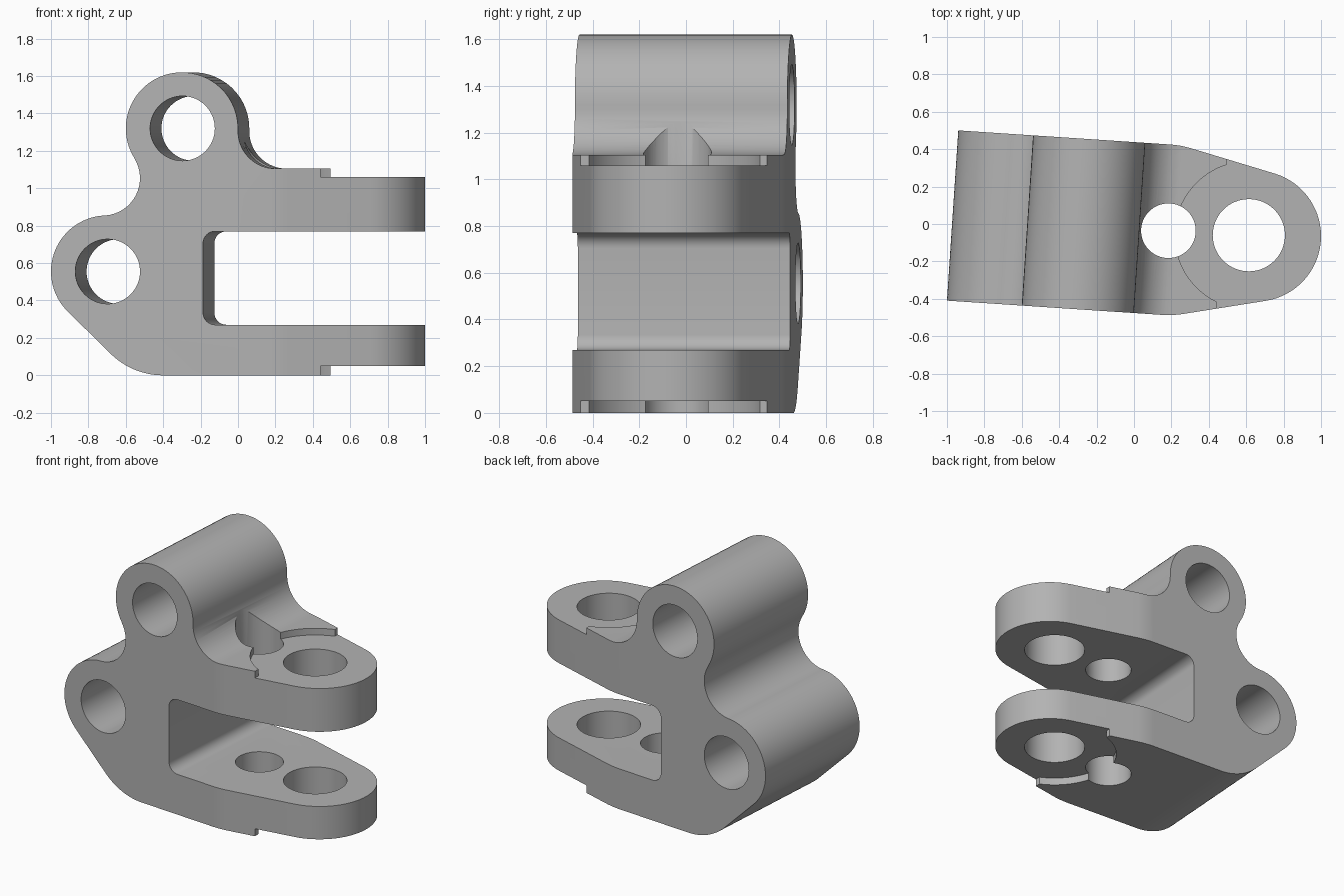
import bpy, bmesh, math
from mathutils import Vector

if "Cube" in bpy.data.objects:
    bpy.data.objects.remove(bpy.data.objects["Cube"], do_unlink=True)

SKEW = math.radians(3.8)                      # the body sits slightly turned in plan
ACROSS = Vector((math.sin(SKEW), math.cos(SKEW), 0))
SLOPE = -math.tan(SKEW)
FRONT, BACK = -0.476, 0.438                   # body faces where x = 0


def arc(cx, cy, r, start, end, steps=16):
    angles = [math.radians(start + (end - start) * i / steps) for i in range(steps + 1)]
    return [(cx + r * math.cos(a), cy + r * math.sin(a)) for a in angles]


def circle(cx, cy, r):
    return arc(cx, cy, r, 0, 360, 64)[:-1]


def soft_corner(before, corner, after, reach, steps=8):
    a, b, c = Vector(before), Vector(corner), Vector(after)
    p, q = b + (a - b).normalized() * reach, b + (c - b).normalized() * reach
    ts = [i / steps for i in range(steps + 1)]
    return [tuple(p * (1 - t) ** 2 + b * 2 * t * (1 - t) + q * t * t) for t in ts]


def prism(name, base, sweep):
    bm = bmesh.new()
    face = bm.faces.new([bm.verts.new(p) for p in base])
    out = bmesh.ops.extrude_face_region(bm, geom=[face])
    moved = [g for g in out["geom"] if isinstance(g, bmesh.types.BMVert)]
    bmesh.ops.translate(bm, verts=moved, vec=sweep)
    bmesh.ops.recalc_face_normals(bm, faces=bm.faces)
    mesh = bpy.data.meshes.new(name)
    bm.to_mesh(mesh)
    bm.free()
    obj = bpy.data.objects.new(name, mesh)
    bpy.context.collection.objects.link(obj)
    return obj


def upright(name, outline, low, high):
    return prism(name, [(x, y, low) for x, y in outline], Vector((0, 0, high - low)))


def crossways(name, outline):
    base = [Vector((x, FRONT + SLOPE * x, z)) - ACROSS * 0.2 for x, z in outline]
    return prism(name, base, ACROSS * 1.4)


def combine(target, tool, operation):
    mod = target.modifiers.new(operation.title(), "BOOLEAN")
    mod.operation, mod.solver, mod.object = operation, "EXACT", tool
    bpy.context.view_layer.objects.active = target
    bpy.ops.object.modifier_apply(modifier=mod.name)
    bpy.data.objects.remove(tool, do_unlink=True)


# Side profile: two arms, slot, two bosses and their blends
UPPER, LOWER = (-0.3, 1.32), (-0.7, 0.555)
profile = [(1.2, 0), (1.2, 0.27)]
profile += arc(-0.122, 0.335, 0.065, 270, 180, 8)
profile += arc(-0.122, 0.705, 0.065, 180, 90, 8)
profile += [(1.2, 0.77), (1.2, 1.105)]
profile += arc(0.2, 1.305, 0.2, 270, 182)
profile += arc(*UPPER, 0.3, 0, 212, 32)
profile += arc(-0.724, 1.054, 0.2, 31, -86)
profile += arc(*LOWER, 0.3, 93, 225, 24)
profile += arc(-0.4, 0.4, 0.4, 225, 270)
bracket = crossways("hinge_bracket", profile)

# Plan outline: tapered arms with a rounded tip
tip = arc(0.65, -0.065, 0.35, -81, 72, 32)
front_left, back_left = (-1.5, FRONT - 1.5 * SLOPE), (-1.5, BACK - 1.5 * SLOPE)
front_kink = (0.207, FRONT + 0.207 * SLOPE)
back_kink = (0.25, BACK + 0.25 * SLOPE)
plan = [front_left] + soft_corner(front_left, front_kink, tip[0], 0.06)
plan += tip + soft_corner(tip[-1], back_kink, back_left, 0.06) + [back_left]
combine(bracket, upright("plan_trim", plan, -0.2, 1.9), "INTERSECT")

# Cross bores through the bosses
for centre in (UPPER, LOWER):
    combine(bracket, crossways("boss_bore", circle(centre[0] + 0.003, centre[1], 0.173)), "DIFFERENCE")

# Shallow recess around the tip on both outer arm faces
recess = arc(0.614, -0.06, 0.395, 107.4, 244.2, 32)
recess += [(0.442, -0.7), (1.3, -0.7), (1.3, 0.7), (0.496, 0.7)]
for low, high in ((-0.2, 0.05), (1.06, 1.3)):
    combine(bracket, upright("tip_recess", recess, low, high), "DIFFERENCE")

# Vertical holes through both arms
for x, y, r in ((0.614, -0.06, 0.193), (0.184, -0.036, 0.146)):
    combine(bracket, upright("arm_hole", circle(x, y, r), -0.2, 1.9), "DIFFERENCE")

# Plain grey finish
grey = bpy.data.materials.new("plain_grey")
grey.use_nodes = True
colour = (0.45, 0.45, 0.45, 1)
grey.diffuse_color = colour
grey.node_tree.nodes["Principled BSDF"].inputs["Base Color"].default_value = colour
bracket.data.materials.clear()
bracket.data.materials.append(grey)
for face in bracket.data.polygons:
    face.material_index = 0

bpy.ops.object.select_all(action="DESELECT")
bracket.select_set(True)
bpy.context.view_layer.objects.active = bracket
bpy.ops.object.shade_smooth_by_angle(angle=math.radians(30))
